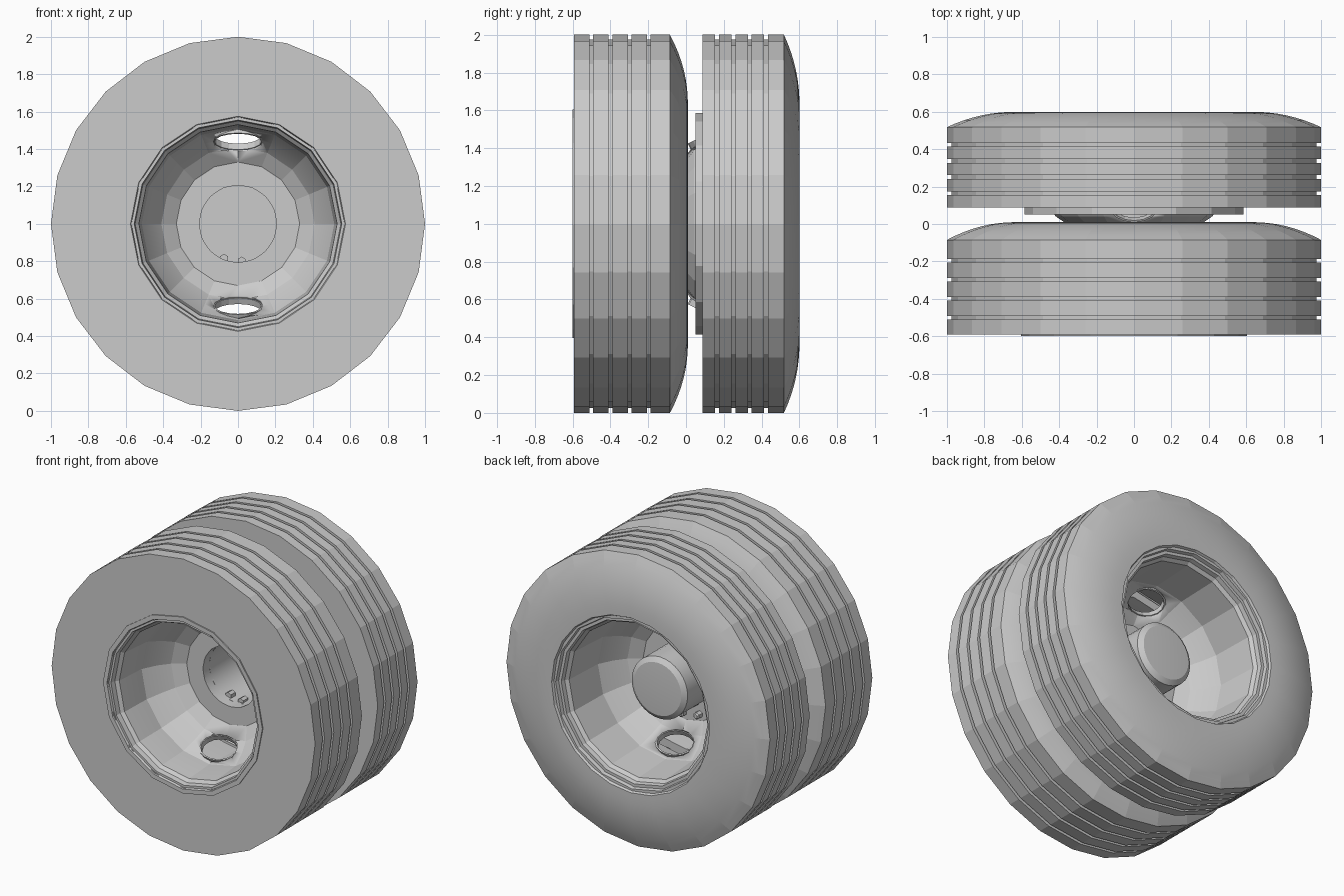
import bpy, bmesh, math
from mathutils import Matrix, Vector

default = bpy.data.objects.get("Cube")
if default:
    bpy.data.objects.remove(default, do_unlink=True)

GREY = (0.6, 0.6, 0.6, 1)
grey = bpy.data.materials.new("plain grey")
grey.use_nodes = True
grey.diffuse_color = GREY
grey.node_tree.nodes["Principled BSDF"].inputs["Base Color"].default_value = GREY

AXLE = Matrix.Translation((0, 0, 1))


def lathe(name, profile, sides, smooth=12, matrix=Matrix()):
    """Revolve a closed (radius, y) profile around the axle, or around a frame set on it."""
    bm = bmesh.new()
    rings = []
    for r, y in profile:
        if r == 0:
            rings.append([bm.verts.new((0, y, 0))] * sides)
        else:
            angles = [math.tau * i / sides for i in range(sides)]
            rings.append([bm.verts.new((r * math.sin(a), y, r * math.cos(a))) for a in angles])
    for k, ring in enumerate(rings):
        following = rings[(k + 1) % len(rings)]
        for i in range(sides):
            j = (i + 1) % sides
            corners = list(dict.fromkeys((ring[i], ring[j], following[j], following[i])))
            if len(corners) > 2:
                bm.faces.new(corners)
    bmesh.ops.recalc_face_normals(bm, faces=bm.faces)
    mesh = bpy.data.meshes.new(name)
    bm.to_mesh(mesh)
    bm.free()
    mesh.materials.append(grey)
    obj = bpy.data.objects.new(name, mesh)
    bpy.context.collection.objects.link(obj)
    obj.matrix_world = AXLE @ matrix
    bpy.ops.object.select_all(action="DESELECT")
    obj.select_set(True)
    bpy.context.view_layer.objects.active = obj
    bpy.ops.object.shade_smooth_by_angle(angle=math.radians(smooth))
    return obj


def tyre(name, front, shoulder, back):
    """Flat front wall, four tread grooves and a bulging back wall."""
    width = shoulder - front
    profile = [(0.57, front), (1, front)]
    for k in range(4):
        y = front + width * (0.18 + 0.2 * k)
        profile += [(1, y - 0.01), (0.975, y - 0.01), (0.975, y + 0.01), (1, y + 0.01)]
    for k in range(9):
        t = k / 8
        profile.append((1 - 0.37 * t, shoulder + (back - shoulder) * (1 - (1 - t) ** 2.1)))
    profile += [(0.6, back), (0.58, back - 0.04)]
    lathe(name, profile, 24, smooth=5)


tyre("front_tyre", -0.592, -0.085, 0.01)
tyre("back_tyre", 0.087, 0.518, 0.6)

# Rim barrels with stepped lips
lathe("front_rim", [(0.605, -0.58), (0.605, -0.6), (0.575, -0.6), (0.57, -0.585), (0.555, -0.585),
                    (0.55, -0.55), (0.53, -0.53), (0.515, -0.31), (0.53, 0), (0.585, 0),
                    (0.585, -0.58)], 16)
lathe("back_rim", [(0.585, 0.05), (0.55, 0.05), (0.515, 0.22), (0.53, 0.51), (0.55, 0.53),
                   (0.555, 0.56), (0.575, 0.56), (0.58, 0.585), (0.6, 0.585), (0.6, 0.53),
                   (0.585, 0.5)], 16)

# Thin dished wheel centres, placed back to back, each with two oval openings
DISH = [(0.208, -0.085), (0.33, -0.085), (0.41, -0.14), (0.465, -0.21), (0.515, -0.31),
        (0.53, -0.305), (0.475, -0.203), (0.419, -0.131), (0.333, -0.073), (0.208, -0.073)]
OVAL = Matrix.Diagonal((1, 1, 0.75, 1))
for side, flip in (("front", False), ("back", True)):
    def place(y):
        return -0.09 - y if flip else y

    dish = lathe(side + "_dish", [(r, place(y)) for r, y in DISH], 16)
    cutters = []
    for end, sign in (("upper", 1), ("lower", -1)):
        slope = Vector((0, -0.45 if flip else 0.45, 0.89 * sign))
        turn = Vector((0, 1, 0)).rotation_difference(slope).to_matrix().to_4x4()
        hole = Matrix.Translation((0, place(-0.2), 0.455 * sign)) @ turn @ OVAL
        cutter = lathe(f"{side}_{end}_cutter", [(0, -0.1), (0.132, -0.1), (0.132, 0.1), (0, 0.1)],
                       16, matrix=hole)
        cutter.hide_render = True
        cutters.append(cutter)
        cut = dish.modifiers.new("opening", "BOOLEAN")
        cut.operation = "DIFFERENCE"
        cut.solver = "EXACT"
        cut.object = cutter
        lathe(f"{side}_{end}_collar", [(0.125, -0.018), (0.138, -0.018), (0.138, 0.018),
                                       (0.125, 0.018)], 16, matrix=hole)
    # Bake the openings so the cutters can go
    bpy.context.view_layer.update()
    graph = bpy.context.evaluated_depsgraph_get()
    baked = bpy.data.meshes.new_from_object(dish.evaluated_get(graph))
    dish.modifiers.clear()
    dish.data = baked
    for cutter in cutters:
        bpy.data.objects.remove(cutter, do_unlink=True)

# Hollow hub, open at the front and capped at the back
lathe("hub", [(0, 0.318), (0.18, 0.308), (0.212, 0.285), (0.212, -0.085), (0.206, -0.085),
              (0.206, 0.27), (0, 0.27)], 32, smooth=25)

# Two wheel bolts below the hub, and their ends inside it
for name, x, y, z in (("outer_bolt_1", 0.02, 0, -0.28), ("outer_bolt_2", -0.1, 0, -0.265),
                      ("inner_bolt_1", 0.02, 0.02, -0.2), ("inner_bolt_2", -0.075, 0.02, -0.185)):
    lathe(name, [(0, -0.02), (0.024, -0.02), (0.024, 0.03), (0.015, 0.04), (0, 0.04)],
          6, matrix=Matrix.Translation((x, y, z)))
